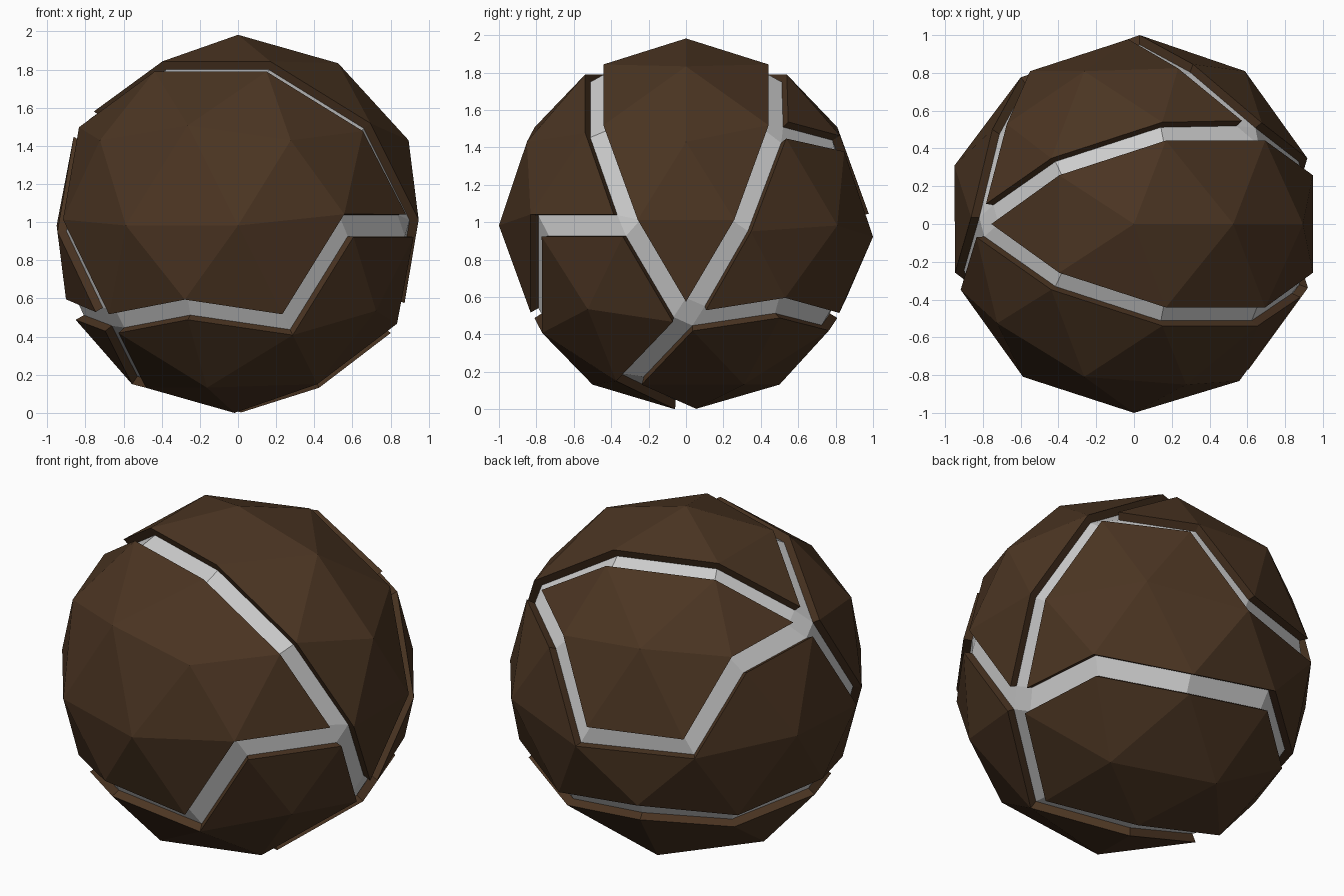
import bpy, bmesh
from math import radians, cos, sin, sqrt
from mathutils import Vector

if "Cube" in bpy.data.objects:
    bpy.data.objects.remove(bpy.data.objects["Cube"])

OUTER, FLOOR, HALF_GROOVE = 1.0, 0.95, 0.057

# Heights of the icosphere's vertex rings (letter + compass angle names a vertex)
RING = {"T": 1.0, "P": 0.8507, "M": 0.5257, "U": 0.4472, "E": 0.0,
        "L": -0.4472, "N": -0.5257, "D": -0.8507, "B": -1.0}

# Groove paths across the ball
SEAMS = [
    "M180 P144 P72 M36 E18 N0",            # top panel, back edge
    "M180 P216 P288 M324 E342 N0",         # top panel, front edge
    "M180 U144 E126 E90 U72 M36",          # back panel, lower edge
    "M180 E198 N216",                      # front panel, left edge
    "E342 E306 N288 L252 N216",            # front panel, lower edge
    "N0 L36 N72 L108 N144 L180 N216",      # belt panel, lower edge
    "N0 D324 B0 D180 N216",                # split across the bottom
]


def point(name):
    z, a = RING[name[0]], radians(float(name[1:]))
    r = sqrt(max(0.0, 1 - z * z))
    return Vector((r * cos(a), r * sin(a), z)) * FLOOR


def material(name, colour):
    m = bpy.data.materials.new(name)
    m.diffuse_color = colour
    m.use_nodes = True
    m.node_tree.nodes["Principled BSDF"].inputs["Base Color"].default_value = m.diffuse_color
    return m


# Base ball at groove-floor radius
bm = bmesh.new()
bmesh.ops.create_icosphere(bm, subdivisions=2, radius=FLOOR)


def vertex(name):
    p = point(name)
    return min(bm.verts, key=lambda v: (v.co - p).length)


# Widen the seam edges into flat groove floors
seam_edges = set()
for path in SEAMS:
    vs = [vertex(n) for n in path.split()]
    for a, b in zip(vs, vs[1:]):
        e = bm.edges.get((a, b))
        if e:
            seam_edges.add(e)
res = bmesh.ops.bevel(bm, geom=list(seam_edges), offset=HALF_GROOVE,
                      offset_type='OFFSET', segments=1, profile=0.5,
                      affect='EDGES', clamp_overlap=True, loop_slide=True)
floor = set(res["faces"])

# Raise the panels out of the ball
panels = [f for f in bm.faces if f not in floor]
ext = bmesh.ops.extrude_face_region(bm, geom=panels)
for v in ext["geom"]:
    if isinstance(v, bmesh.types.BMVert):
        v.co *= OUTER / FLOOR

for f in bm.faces:
    f.material_index = 1 if f in floor else 0
    f.smooth = False
bmesh.ops.recalc_face_normals(bm, faces=bm.faces[:])

# Stand the ball on the ground
low = min(v.co.z for v in bm.verts)
bmesh.ops.translate(bm, verts=bm.verts[:], vec=(0, 0, -low))

mesh = bpy.data.meshes.new("panelled_ball")
bm.to_mesh(mesh)
bm.free()
mesh.materials.append(material("dark_brown", (0.07, 0.035, 0.016, 1)))
mesh.materials.append(material("groove_grey", (0.8, 0.8, 0.8, 1)))
ball = bpy.data.objects.new("panelled_ball", mesh)
bpy.context.collection.objects.link(ball)
